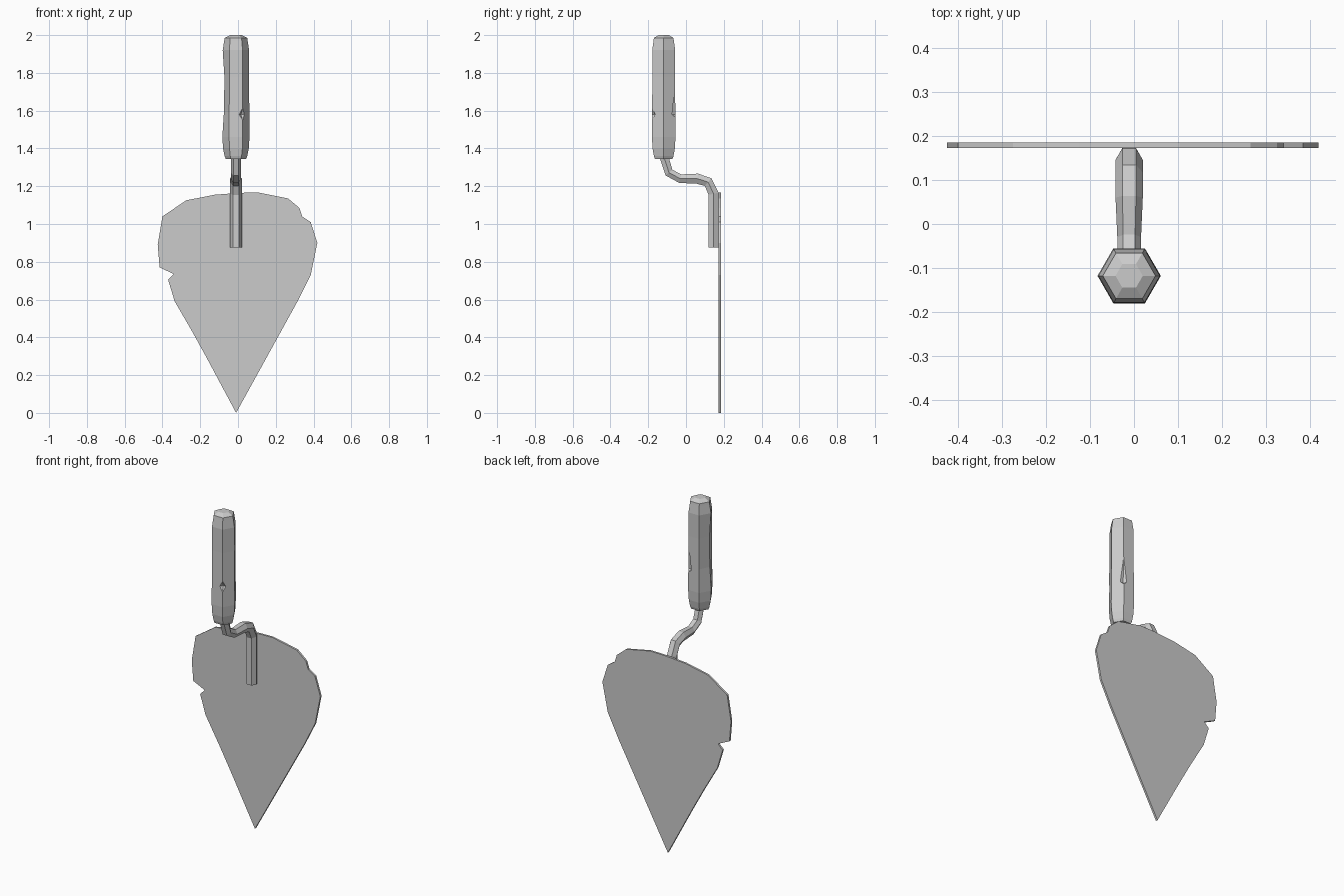
import bpy, bmesh, math
from mathutils import Vector

cube = bpy.data.objects.get("Cube")
if cube:
    bpy.data.objects.remove(cube, do_unlink=True)

GREY = (0.6, 0.6, 0.6, 1)
grey = bpy.data.materials.new("plain grey")
grey.use_nodes = True
grey.diffuse_color = GREY
grey.node_tree.nodes["Principled BSDF"].inputs["Base Color"].default_value = GREY

AXIS_X = -0.011


def finish(name, bm):
    """Turn a bmesh into a flat shaded object."""
    bmesh.ops.recalc_face_normals(bm, faces=bm.faces)
    mesh = bpy.data.meshes.new(name)
    bm.to_mesh(mesh)
    bm.free()
    mesh.materials.append(grey)
    obj = bpy.data.objects.new(name, mesh)
    bpy.context.collection.objects.link(obj)
    return obj


def hex_loft(name, rings):
    """Join six-sided rings given as (centre, in-plane up, radius)."""
    bm = bmesh.new()
    loops = []
    for centre, up, r in rings:
        angles = [math.radians(60 * i) for i in range(6)]
        loops.append([bm.verts.new(centre + Vector((r * math.cos(a), 0, 0))
                                   + up * r * math.sin(a)) for a in angles])
    for a, b in zip(loops, loops[1:]):
        for i in range(6):
            j = (i + 1) % 6
            bm.faces.new((a[i], a[j], b[j], b[i]))
    bm.faces.new(loops[0])
    bm.faces.new(loops[-1])
    return finish(name, bm)


# Blade: worn outline with a notch, extruded to a thin plate
outline = [(-0.01, 0), (0.315, 0.59), (0.385, 0.73), (0.42, 0.9), (0.385, 1.01),
           (0.34, 1.04), (0.325, 1.085), (0.265, 1.135), (0.105, 1.167),
           (0.01, 1.165), (-0.125, 1.155), (-0.275, 1.125), (-0.4, 1.04),
           (-0.425, 0.89), (-0.415, 0.77), (-0.34, 0.735), (-0.37, 0.705),
           (-0.335, 0.59), (-0.245, 0.435), (-0.165, 0.29)]
bm = bmesh.new()
face = bm.faces.new([bm.verts.new((x, 0.173, z)) for x, z in outline])
extruded = bmesh.ops.extrude_face_region(bm, geom=[face])["geom"]
bmesh.ops.translate(bm, vec=(0, 0.012, 0),
                    verts=[v for v in extruded if isinstance(v, bmesh.types.BMVert)])
finish("blade", bm)

# Shank: bent six-sided bar swept in the y-z plane
path = [Vector((AXIS_X, y, z)) for y, z in
        [(0.146, 0.875), (0.146, 1.16), (0.117, 1.222), (0.06, 1.24),
         (-0.03, 1.24), (-0.09, 1.272), (-0.118, 1.36)]]
rings = []
for i, p in enumerate(path):
    before = (p - path[max(i - 1, 0)]).normalized()
    after = (path[min(i + 1, len(path) - 1)] - p).normalized()
    t = (before + after).normalized()
    rings.append((p, Vector((0, -t.z, t.y)), 0.031 if i < 4 else 0.027))
hex_loft("shank", rings)

# Handle: six-sided grip with a domed cap
profile = [(1.345, 0.054), (1.36, 0.06), (1.4, 0.068), (1.46, 0.072), (1.6, 0.071),
           (1.78, 0.069), (1.92, 0.07), (1.97, 0.062), (1.985, 0.06), (2.0, 0.031)]
handle = hex_loft("handle", [(Vector((AXIS_X, -0.118, z)), Vector((0, 1, 0)), r)
                             for z, r in profile])
# Worn hollow along one edge
for v in handle.data.vertices:
    if v.co.x < AXIS_X - 0.06 and 1.55 < v.co.z < 1.85:
        v.co.x += 0.008


def chip(angle, low, high, depth, spread):
    """Cut a wedge from a handle edge: deepest at z 1.58."""
    a = math.radians(angle)
    out, side = Vector((math.cos(a), math.sin(a), 0)), Vector((-math.sin(a), math.cos(a), 0))
    base = Vector((AXIS_X, -0.118, 0))
    bm = bmesh.new()
    points = [(0.071 - depth, 0, 1.58)]
    points += [(0.08, s, 1.58) for s in (-spread, spread)]
    points += [(0.08, 0, low), (0.08, 0, high)]
    for o, s, z in points:
        bm.verts.new(base + out * o + side * s + Vector((0, 0, z)))
    bmesh.ops.convex_hull(bm, input=bm.verts)
    cutter = finish("chip_cutter", bm)
    cutter.hide_render = True
    mod = handle.modifiers.new("chip", 'BOOLEAN')
    mod.operation, mod.solver, mod.object = 'DIFFERENCE', 'EXACT', cutter
    bpy.context.view_layer.objects.active = handle
    bpy.ops.object.modifier_apply(modifier=mod.name)
    bpy.data.objects.remove(cutter, do_unlink=True)


chip(300, 1.535, 1.63, 0.018, 0.05)
chip(60, 1.56, 1.82, 0.02, 0.05)
